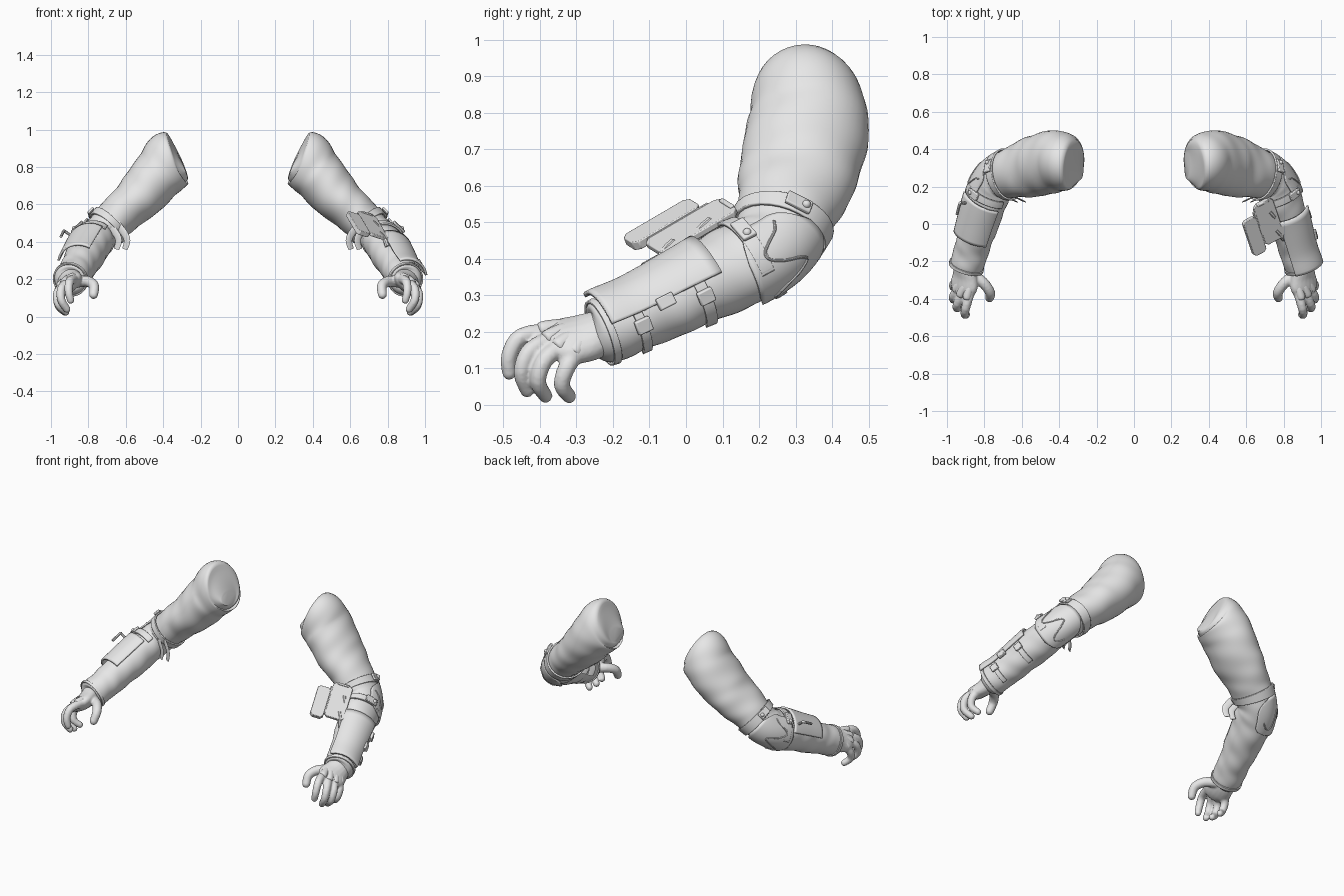
import bpy, bmesh
from math import sin, cos, radians
from mathutils import Vector, Matrix

cube = bpy.data.objects.get("Cube")
if cube:
    bpy.data.objects.remove(cube, do_unlink=True)

grey = bpy.data.materials.new("light_grey")
grey.use_nodes = True
grey.diffuse_color = (0.8, 0.8, 0.8, 1)
grey.node_tree.nodes["Principled BSDF"].inputs["Base Color"].default_value = (0.8, 0.8, 0.8, 1)


def finish(name, bm, side, thick=0, bevel=0, angle=40):
    """Mirror to the wanted side and turn the bmesh into a smooth object."""
    for v in bm.verts:
        v.co.x *= side
    bmesh.ops.recalc_face_normals(bm, faces=bm.faces)
    mesh = bpy.data.meshes.new(name)
    bm.to_mesh(mesh)
    bm.free()
    mesh.materials.append(grey)
    ob = bpy.data.objects.new(("left_" if side > 0 else "right_") + name, mesh)
    bpy.context.collection.objects.link(ob)
    bpy.ops.object.select_all(action='DESELECT')
    ob.select_set(True)
    bpy.context.view_layer.objects.active = ob
    bpy.ops.object.shade_smooth_by_angle(angle=radians(angle))
    if thick:
        mod = ob.modifiers.new("thickness", 'SOLIDIFY')
        mod.thickness, mod.offset = thick, 0
    if bevel:
        mod = ob.modifiers.new("soft_edges", 'BEVEL')
        mod.width, mod.segments = bevel, 2
    return ob


class Tube:
    """Elliptical sweep; each station is x, y, z, radius a, radius b."""

    def __init__(self, stations, hint, skew=None):
        self.s, self.hint, self.skew = [Vector(s) for s in stations], Vector(hint), skew
        self.last = len(stations) - 1

    def at(self, t):
        i = max(0, min(int(t), self.last - 1))
        f = t - i
        p = [self.s[max(0, min(self.last, i + k))] for k in (-1, 0, 1, 2)]
        return 0.5 * (2 * p[1] + (p[2] - p[0]) * f + (2 * p[0] - 5 * p[1] + 4 * p[2] - p[3]) * f * f
                      + (3 * p[1] - p[0] - 3 * p[2] + p[3]) * f ** 3)

    def frame(self, t):
        lo, hi = max(0, t - 0.05), min(self.last, t + 0.05)
        tan = (self.at(hi) - self.at(lo)).to_3d().normalized()
        w = min(1, t / 3) if self.skew else 1
        a = self.skew.lerp(self.hint, w) if self.skew else self.hint
        a = (a - tan * a.dot(tan) * w).normalized()
        # the slanted start keeps its sections upright
        return tan, a, Vector((0, -1, 0)).lerp(tan.cross(a).normalized(), w).normalized()

    def point(self, t, deg, off=0.0):
        tan, a, b = self.frame(t)
        s, r = self.at(t), radians(deg)
        return s.to_3d() + a * cos(r) * (s[3] + off) + b * sin(r) * (s[4] + off)

    def body(self, bm, segs=20, steps=5, fold=0):
        """Closed skin, with optional cloth folds."""
        rings = []
        for k in range(self.last * steps + 1):
            t = k / steps
            mask = fold * max(0, min(1, t - 1, self.last - 1 - t))
            rings.append([bm.verts.new(self.point(t, d, mask * (
                sin(5 * t + 2 * radians(d)) + 0.6 * sin(9 * t - 3 * radians(d)))))
                for d in [360 * j / segs for j in range(segs)]])
        for p, q in zip(rings, rings[1:]):
            for j in range(segs):
                n = (j + 1) % segs
                bm.faces.new((p[j], p[n], q[n], q[j]))
        bm.faces.new(rings[0])
        bm.faces.new(rings[-1])

    def shell(self, name, side, t0, t1, d0, d1, off, thick, flare=0, rounded=False):
        """Curved plate or strap that follows the surface."""
        bm, n, m = bmesh.new(), 14, 28
        grid = []
        for i in range(n + 1):
            u = i / n
            w = max(0.35, (1 - abs(2 * u - 1) ** 4) ** 0.5) if rounded else 1
            mid, half = (d0 + d1) / 2, (d1 - d0) / 2 * w
            grid.append([bm.verts.new(self.point(t0 + (t1 - t0) * u, mid + half * (2 * j / m - 1),
                                                 off + flare * u * u)) for j in range(m + 1)])
        for p, q in zip(grid, grid[1:]):
            for j in range(m):
                bm.faces.new((p[j], p[j + 1], q[j + 1], q[j]))
        bmesh.ops.remove_doubles(bm, verts=bm.verts, dist=0.0002)
        finish(name, bm, side, thick)


def block(name, side, centre, axes, size):
    bm = bmesh.new()
    m = Matrix([Vector(a) for a in axes]).transposed().to_4x4()
    m.translation = Vector(centre)
    bmesh.ops.create_cube(bm, size=1, matrix=m @ Matrix.Diagonal((*size, 1)))
    finish(name, bm, side, bevel=0.004)


def surface_block(name, side, tube, t, deg, off, size):
    """Block lying on a tube: sizes along it, around it and outward."""
    tan = tube.frame(t)[0]
    c = tube.point(t, deg, off)
    out = c - tube.at(t).to_3d()
    out = (out - tan * out.dot(tan)).normalized()
    block(name, side, c, (tan, out.cross(tan), out), size)


def ball(bm, centre, radius):
    bmesh.ops.create_uvsphere(bm, u_segments=12, v_segments=8, radius=radius,
                              matrix=Matrix.Translation(centre))


def cord(name, side, points, radius):
    bm = bmesh.new()
    Tube([(*p, radius, radius) for p in points], (0.6, 0.1, 0.8)).body(bm, 8, 3)
    finish(name, bm, side)


arm = Tube([(.283, .31, .785, .04, .07), (.34, .325, .848, .15, .14), (.418, .335, .768, .146, .165),
            (.525, .31, .643, .128, .165), (.64, .278, .537, .11, .14), (.738, .235, .437, .1, .115),
            (.785, .14, .38, .105, .12), (.828, 0, .308, .1, .106), (.866, -.13, .243, .09, .095),
            (.897, -.23, .198, .087, .088), (.903, -.255, .19, .05, .05)],
           (.75, 0, .66), Vector((.35, 0, .94)))
palm = Tube([(.903, -.22, .2, .065, .058), (.903, -.28, .182, .08, .05),
             (.91, -.335, .172, .086, .044), (.922, -.375, .165, .06, .034)], (.585, .675, -.45))
back_of_hand = Vector((.64, -.05, .7)).normalized()
fingers = [
    [(.875, -.36, .2), (.90, -.45, .187), (.905, -.484, .135), (.895, -.484, .088)],
    [(.905, -.35, .185), (.943, -.425, .15), (.945, -.45, .09), (.915, -.435, .04)],
    [(.93, -.33, .165), (.965, -.385, .125), (.96, -.405, .065), (.92, -.385, .025)],
    [(.94, -.295, .15), (.965, -.325, .105), (.957, -.34, .055), (.925, -.32, .024)]]
thumb = [(.87, -.265, .185), (.805, -.315, .188), (.77, -.365, .165), (.772, -.395, .118)]


def hand(side):
    bm = bmesh.new()
    palm.body(bm)
    digits = [(f, (1, 0, 0), .023) for f in fingers] + [(thumb, (.5, -.6, .6), .028)]
    for path, hint, r in digits:
        radii = [r * 1.15, r * 1.05, r * .97, r * .87]
        Tube([(*p, q, q) for p, q in zip(path, radii)], hint).body(bm, 12, 4)
        ball(bm, path[0], radii[0])
        ball(bm, path[-1], radii[-1])
    ob = finish("hand", bm, side, angle=180)
    mod = ob.modifiers.new("blend", 'REMESH')
    mod.mode, mod.voxel_size, mod.use_smooth_shade = 'VOXEL', 0.006, True
    mod = ob.modifiers.new("soften", 'SMOOTH')
    mod.factor, mod.iterations = 0.5, 3


for side in (1, -1):
    # sleeve and hand
    bm = bmesh.new()
    arm.body(bm, 40, 10, 0.002)
    finish("sleeve", bm, side, angle=60)
    hand(side)
    arm.shell("glove_cuff", side, 8.85, 9.1, 0, 360, .003, .008, .003)

    # knuckle guard: a lobe over each finger base
    for f in fingers:
        a, b = Vector(f[0]), Vector(f[1])
        bm = bmesh.new()
        Tube([(*(a.lerp(b, k) + back_of_hand * .014), r, r) for k, r in
              ((-.4, .01), (-.3, .021), (.1, .024), (.42, .022), (.5, .01))],
             back_of_hand).body(bm, 12, 4)
        finish("knuckle_lobe", bm, side)

    # elbow pad with a raised wavy seam
    arm.shell("elbow_pad", side, 4.65, 6.05, -145, 10, .008, .01, rounded=True)
    cord("elbow_seam", side, [arm.point(5.35 + .3 * sin(k * .9), -125 + 10 * k, .014)
                              for k in range(13)], .004)

    # elbow straps with buckles and studs
    for t, d, d0, d1 in ((4.5, -20, 0, 360), (5.75, 5, -60, 90)):
        arm.shell("elbow_strap", side, t - .15, t + .15, d0, d1, .008, .01)
        surface_block("elbow_buckle", side, arm, t, d, .018, (.042, .075, .014))
        bm = bmesh.new()
        ball(bm, arm.point(t, d - 8, .024), .012)
        finish("elbow_stud", bm, side)

    # loose strap ends on the inner elbow
    for shift in (0, .045):
        bm = bmesh.new()
        Tube([(.65 + shift, .15, .5, .02, .004), (.595 + shift, .125, .42, .02, .004),
              (.605 + shift, .13, .36, .016, .003)], (.8, .4, -.3)).body(bm, 10, 5)
        finish("loose_strap", bm, side)

# forearm straps below the left bracer plate
for t in (6.9, 8.2):
    arm.shell("forearm_strap", 1, t - .1, t + .1, -115, 0, .006, .008)
    surface_block("forearm_buckle", 1, arm, t, -52, .014, (.045, .04, .018))

# long bracer plate and clip on the left forearm
arm.shell("bracer_plate", 1, 6.5, 8.95, -32, 68, .017, .012, .01)
surface_block("bracer_clip", 1, arm, 7.6, -34, .024, (.05, .035, .022))

# short bracer plate and hook on the right forearm
arm.shell("bracer_plate", -1, 6.0, 7.45, -30, 80, .017, .012, .004)
hook = [arm.point(6.2, -5, o) for o in (.02, .05, .06)] + [arm.point(6.6, -5, .06)]
cord("bracer_hook", -1, hook, .008)

# folding two-leaf device above the left inner forearm
u = Vector((-.28, .82, .48)).normalized()
v = Vector((.86, .4, -.3))
v = (v - u * v.dot(u)).normalized()
n = u.cross(v)
middle = Vector((.69, -.01, .49))
for name, shift, slide, length, width, depth in (("device_screen", .038, .01, .25, .12, .018),
                                                 ("device_cover", -.066, -.03, .22, .08, .026)):
    bm = bmesh.new()
    outline = [(a * (length / 2 - i * .015), b * (width / 2 - (1 - i) * .015)) for a, b, i in (
        (1, 1, 0), (1, 1, 1), (-1, 1, 1), (-1, 1, 0), (-1, -1, 0), (-1, -1, 1), (1, -1, 1), (1, -1, 0))]
    face = bm.faces.new([bm.verts.new(middle + u * (p + slide) + v * (q + shift) - n * depth / 2)
                         for p, q in outline])
    top = bmesh.ops.extrude_face_region(bm, geom=[face])["geom"]
    bmesh.ops.translate(bm, vec=n * depth, verts=[g for g in top if isinstance(g, bmesh.types.BMVert)])
    finish(name, bm, 1, bevel=.003)
cord("device_hinge", 1, [middle - v * .024 + u * d for d in (-.1, 0, .1)], .01)
block("device_rim", 1, middle + v * .038 + u * .13, (u, v, n), (.014, .07, .03))
for d in (-.06, .06):
    start, end = middle + v * .06 + u * d, arm.point(6.85 - d * 6, 75)
    cord("device_bracket", 1, [start, start.lerp(end, .5) - n * .01, end], .013)
